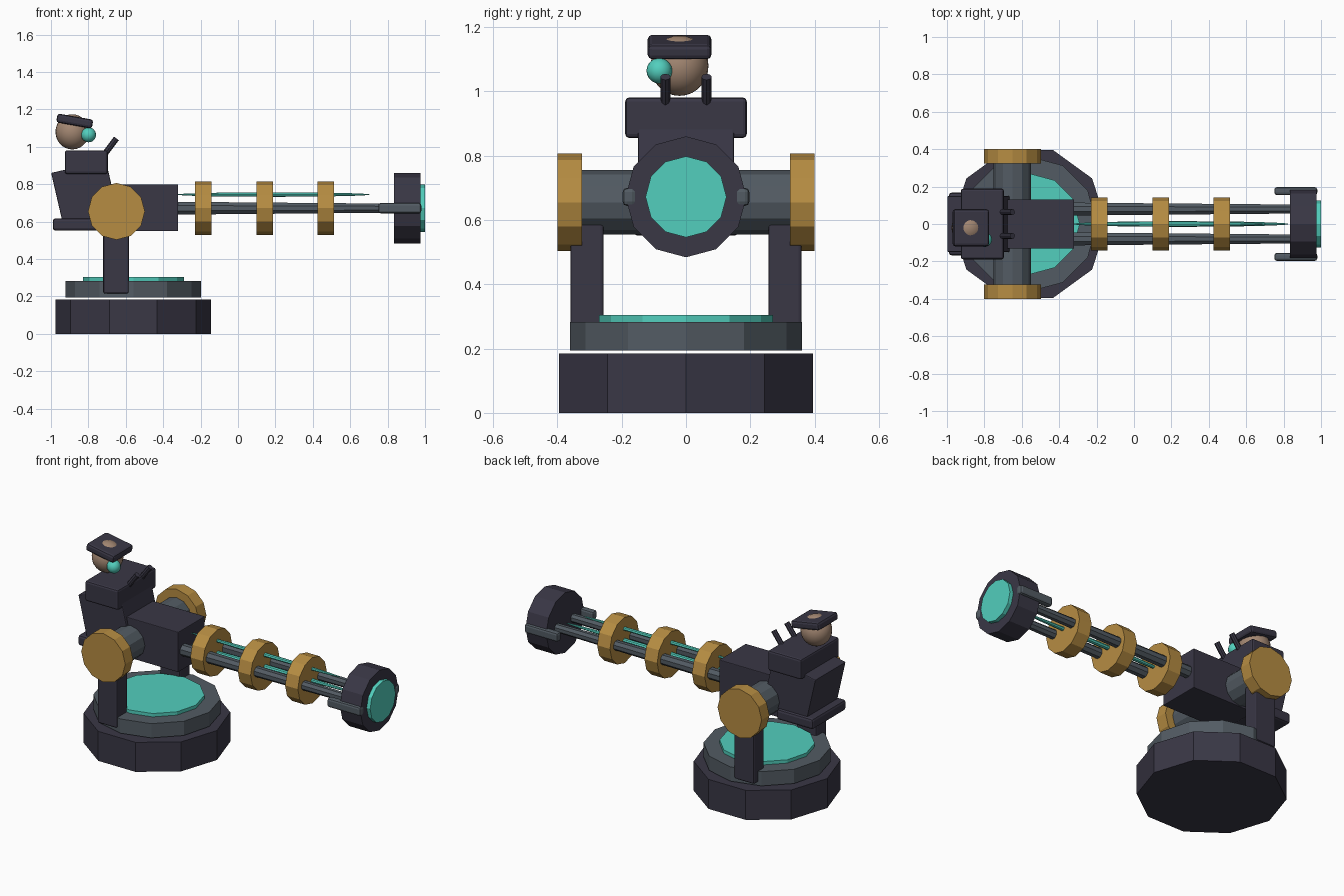
import bpy, bmesh, math
from mathutils import Vector, Matrix

if "Cube" in bpy.data.objects:
    bpy.data.objects.remove(bpy.data.objects["Cube"])


def material(name, rgb):
    m = bpy.data.materials.new(name)
    m.diffuse_color = (*rgb, 1)
    m.use_nodes = True
    m.node_tree.nodes["Principled BSDF"].inputs["Base Color"].default_value = m.diffuse_color
    return m


DARK = material("dark navy", (0.041, 0.038, 0.060))
STEEL = material("steel grey", (0.085, 0.105, 0.125))
GOLD = material("bronze gold", (0.47, 0.265, 0.055))
TEAL = material("glowing teal", (0.085, 0.62, 0.51))
SKIN = material("tan skin", (0.37, 0.245, 0.17))


def finish(name, bm, mat, matrix=Matrix(), smooth=False):
    me = bpy.data.meshes.new(name)
    bm.to_mesh(me)
    bm.free()
    me.transform(matrix)
    for p in me.polygons:
        p.use_smooth = smooth
    me.materials.append(mat)
    ob = bpy.data.objects.new(name, me)
    bpy.context.collection.objects.link(ob)
    return ob


def tube(name, a, b, r, mat, sides=12, r2=None, twist=0):
    """Straight polygonal cylinder from point a to point b."""
    a, b = Vector(a), Vector(b)
    bm = bmesh.new()
    bmesh.ops.create_cone(bm, cap_ends=True, segments=sides, radius1=r,
                          radius2=r if r2 is None else r2, depth=(b - a).length)
    turn = (b - a).to_track_quat('Z', 'Y').to_matrix().to_4x4()
    spin = Matrix.Rotation(twist, 4, 'Z')
    return finish(name, bm, mat, Matrix.Translation((a + b) / 2) @ turn @ spin)


def box(name, center, size, mat, bevel=0.01, tilt=0):
    """Box with softened edges, tilted about the y axis."""
    bm = bmesh.new()
    bmesh.ops.create_cube(bm, size=1)
    bmesh.ops.scale(bm, vec=size, verts=bm.verts)
    bmesh.ops.bevel(bm, geom=bm.edges[:], offset=bevel, segments=2,
                    profile=0.5, affect='EDGES')
    return finish(name, bm, mat, Matrix.Translation(center)
                  @ Matrix.Rotation(math.radians(tilt), 4, 'Y'))


def ball(name, center, size, mat, u=24, v=14, smooth=True, axis=None):
    """Sphere or stretched spindle; axis 'X' lays its poles along x."""
    bm = bmesh.new()
    bmesh.ops.create_uvsphere(bm, u_segments=u, v_segments=v, radius=1)
    if axis == 'X':
        bmesh.ops.rotate(bm, matrix=Matrix.Rotation(math.pi / 2, 3, 'Y'), verts=bm.verts)
    bmesh.ops.scale(bm, vec=size, verts=bm.verts)
    return finish(name, bm, mat, Matrix.Translation(center), smooth)


# Stepped turntable
BX = -0.56
tube("base", (BX, 0, 0), (BX, 0, 0.184), 0.415, DARK, 10, twist=math.pi / 10 * 5)
tube("turntable", (BX, 0, 0.194), (BX, 0, 0.283), 0.361, STEEL)
tube("glow_disc", (BX, 0, 0.28), (BX, 0, 0.304), 0.27, TEAL)

# Cradle: posts, axle and end caps
PX, PZ = -0.65, 0.655
tube("axle", (PX, -0.34, PZ), (PX, 0.34, PZ), 0.1, STEEL)
for s, side in ((-1, "front"), (1, "back")):
    box(side + "_post", (PX - 0.002, s * 0.308, 0.44), (0.137, 0.104, 0.45), DARK)
    tube(side + "_axle_cap", (PX, s * 0.323, PZ), (PX, s * 0.4, PZ), 0.152, GOLD)

# Gun body and seat
box("gun_body", (-0.535, 0, 0.675), (0.43, 0.264, 0.25), DARK, 0.004)
box("seat", (-0.865, 0, 0.585), (0.25, 0.335, 0.066), DARK, 0.015)

# Gunner
box("torso", (-0.819, 0, 0.748), (0.30, 0.30, 0.30), DARK, 0.006, tilt=-13)
box("chest", (-0.811, 0, 0.918), (0.23, 0.378, 0.126), DARK, 0.012)
ball("head", (-0.886, -0.02, 1.08), (0.09, 0.09, 0.094), SKIN)
box("cap", (-0.873, -0.02, 1.138), (0.194, 0.198, 0.048), DARK, 0.014, tilt=10)
ball("eye_lens", (-0.799, -0.083, 1.064), (0.04, 0.04, 0.04), TEAL, 16, 10)
for s in (-1, 1):
    tube("lever", (-0.715, s * 0.064, 0.958), (-0.65, s * 0.064, 1.045), 0.016, DARK, 8)

# Barrel rails, muzzle grips
BZ = 0.672
for s in (-1, 1):
    tube("barrel_rail", (-0.33, s * 0.08, BZ), (0.86, s * 0.08, BZ), 0.037, STEEL, 8,
         r2=0.026, twist=math.pi / 8)
    box("muzzle_grip", (0.865, s * 0.176, BZ), (0.23, 0.042, 0.056), STEEL, 0.013)

# Glowing filaments between the rails
ball("upper_filament", (0.19, 0, 0.745), (0.52, 0.014, 0.012), TEAL, 8, 12, False, 'X')
ball("core_filament", (0.25, 0, BZ), (0.58, 0.015, 0.013), TEAL, 8, 12, False, 'X')

# Barrel rings
for x in (-0.185, 0.143, 0.469):
    tube("barrel_ring", (x - 0.044, 0, BZ), (x + 0.044, 0, BZ), 0.143, GOLD)

# Muzzle
tube("muzzle", (0.834, 0, BZ), (0.976, 0, BZ), 0.188, DARK)
tube("muzzle_lens", (0.97, 0, BZ), (1.0, 0, BZ), 0.126, TEAL)
